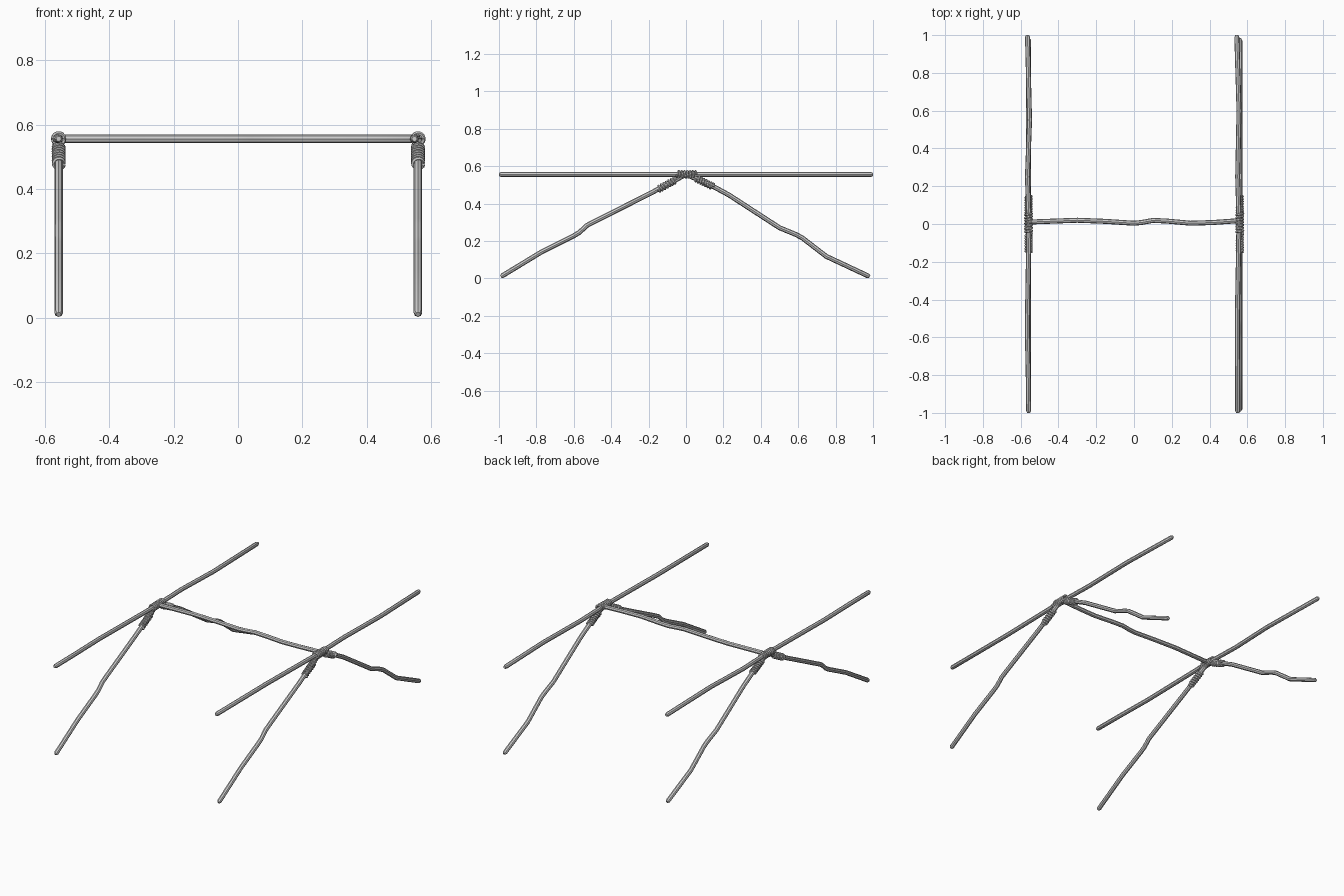
import bpy, math
from mathutils import Vector

if "Cube" in bpy.data.objects:
    bpy.data.objects.remove(bpy.data.objects["Cube"])


def tube(name, pts, radius, res=2, taper=True):
    """Round tube through points, with slightly tapered ends."""
    pts = [Vector(p) for p in pts]
    radii = [1.0] * len(pts)
    if taper:
        a = pts[0] + (pts[1] - pts[0]).normalized() * radius * 0.8
        b = pts[-1] + (pts[-2] - pts[-1]).normalized() * radius * 0.8
        pts = [pts[0], a] + pts[1:-1] + [b, pts[-1]]
        radii = [0.6] + [1.0] * (len(pts) - 2) + [0.6]
    cu = bpy.data.curves.new(name, 'CURVE')
    cu.dimensions = '3D'
    cu.bevel_depth = radius
    cu.bevel_resolution = res
    cu.use_fill_caps = True
    sp = cu.splines.new('POLY')
    sp.points.add(len(pts) - 1)
    for p, co, r in zip(sp.points, pts, radii):
        p.co = (*co, 1)
        p.radius = r
    ob = bpy.data.objects.new(name, cu)
    bpy.context.collection.objects.link(ob)
    bpy.ops.object.select_all(action='DESELECT')
    ob.select_set(True)
    bpy.context.view_layer.objects.active = ob
    bpy.ops.object.convert(target='MESH')
    bpy.ops.object.shade_smooth_by_angle(angle=math.radians(30))


def wrap(name, start, end, turns, coil=0.0175, rope=0.0065):
    """Rope coiled around the segment from start to end."""
    start, end = Vector(start), Vector(end)
    axis = end - start
    u = Vector((1, 0, 0))
    v = axis.normalized().cross(u)
    n = turns * 14
    pts = []
    for i in range(n + 1):
        t = 2 * math.pi * turns * i / n
        pts.append(start + axis * i / n + (u * math.cos(t) + v * math.sin(t)) * coil)
    tube(name, pts, rope, res=1, taper=False)


R = 0.0132
Z = 0.556

# cross bar
tube("cross_bar", [(-0.565, 0.01, Z), (-0.3, 0.02, Z), (-0.15, 0.014, Z), (0, 0.004, Z),
                   (0.04, 0.008, Z), (0.1, 0.019, Z), (0.17, 0.016, Z), (0.3, 0.004, Z),
                   (0.42, 0.008, Z), (0.56, 0.018, Z)], R)

# long top poles, gently bent in plan
tube("left_top_pole", [(-0.558, -1, Z), (-0.56, -0.8, Z), (-0.565, -0.55, Z), (-0.556, 0, Z),
                       (-0.564, 0.25, Z), (-0.553, 0.55, Z), (-0.564, 1, Z)], R)
tube("right_top_pole", [(0.549, -1, Z), (0.547, -0.5, Z), (0.556, 0, Z), (0.549, 0.25, Z),
                        (0.556, 0.6, Z), (0.544, 1, Z)], R)

# crooked legs (y, z)
front_leg = [(-0.99, 0.0095), (-0.77, 0.143), (-0.6, 0.228), (-0.57, 0.246), (-0.53, 0.283),
             (-0.5, 0.299), (-0.2, 0.45), (0, Z)]
back_leg = [(0.982, 0.0095), (0.75, 0.118), (0.62, 0.218), (0.585, 0.236), (0.5, 0.271),
            (0.23, 0.446), (0.13, 0.5), (0, Z)]

for side, x in (("left", -0.558), ("right", 0.56)):
    tube(side + "_front_leg", [(x, y, z) for y, z in front_leg], R)
    tube(side + "_back_leg", [(x, y, z) for y, z in back_leg], R)
    # rope lashings on the joint and on each leg top
    wrap(side + "_joint_lashing", (x, -0.05, Z), (x, 0.055, Z), 7)
    wrap(side + "_front_lashing", (x, -0.055, 0.527), (x, -0.15, 0.476), 7, 0.0155)
    wrap(side + "_back_lashing", (x, 0.055, 0.534), (x, 0.145, 0.491), 7, 0.0155)
